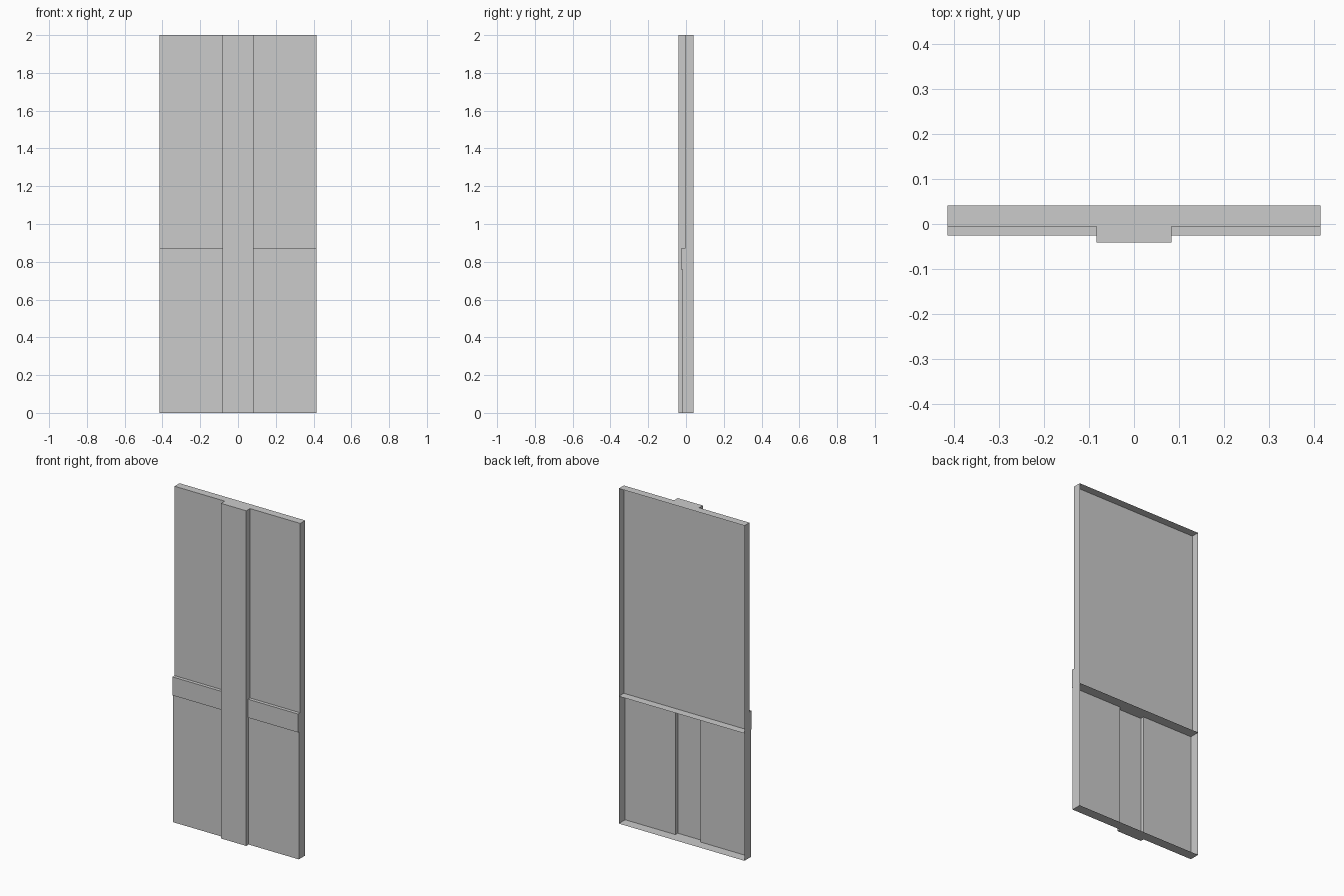
import bpy, bmesh
from mathutils import Vector

if "Cube" in bpy.data.objects:
    bpy.data.objects.remove(bpy.data.objects["Cube"])

W, S = 0.415, 0.083                  # half widths: panel, centre strip
BACK, FRONT = 0.041, -0.041          # open back rim, strip face
UP, LOW, BAND = -0.006, -0.019, -0.026   # depths of upper sheet, lower sheet, band
Z1, Z2, TOP = 0.76, 0.87, 2.0        # band bottom, band top, full height


def make(name, polys):
    """Object from (outward direction, corner points) sheets."""
    bm = bmesh.new()
    for out, pts in polys:
        f = bm.faces.new([bm.verts.new(p) for p in pts])
        f.normal_update()
        if f.normal.dot(Vector(out)) < 0:
            f.normal_flip()
    bmesh.ops.remove_doubles(bm, verts=bm.verts, dist=1e-5)
    me = bpy.data.meshes.new(name)
    bm.to_mesh(me)
    bm.free()
    ob = bpy.data.objects.new(name, me)
    bpy.context.collection.objects.link(ob)
    return ob


def plan(z, d):
    """Horizontal outline with the strip standing proud of depth d."""
    return [(x, y, z) for x, y in ((-W, BACK), (-W, d), (-S, d), (-S, FRONT),
                                   (S, FRONT), (S, d), (W, d), (W, BACK))]


def side(x, pts):
    return [(x, y, z) for y, z in pts]


def upright(y, x0, x1, z0, z1):
    return [(x0, y, z0), (x1, y, z0), (x1, y, z1), (x0, y, z1)]


def level(z, x0, x1, y0, y1):
    return [(x0, y0, z), (x1, y0, z), (x1, y1, z), (x0, y1, z)]


F, U, D = (0, -1, 0), (0, 0, 1), (0, 0, -1)
step = [(LOW, 0), (LOW, Z1), (BAND, Z1), (BAND, Z2), (UP, Z2), (UP, TOP)]

# Open-backed shell: floor, top, ends and recessed front sheets
shell = [(D, plan(0, LOW)), (U, plan(TOP, UP)), (F, upright(UP, -W, W, Z1, TOP))]
# Centre strip: front and returns
strip = [(F, upright(FRONT, -S, S, 0, TOP))]
for s in (-1, 1):
    out = (s, 0, 0)
    shell.append((out, side(s * W, [(BACK, 0)] + step + [(BACK, TOP)])))
    shell.append((F, upright(LOW, s * S, s * W, 0, Z1)))
    strip.append((out, side(s * S, [(FRONT, 0), (LOW, 0), (LOW, Z1), (UP, Z1),
                                    (UP, TOP), (FRONT, TOP)])))
    # Cross band on each side of the strip
    make("cross_band_" + ("left" if s < 0 else "right"), [
        (F, upright(BAND, s * S, s * W, Z1, Z2)),
        (U, level(Z2, s * S, s * W, BAND, UP)),
        (D, level(Z1, s * S, s * W, BAND, LOW))])

make("panel_shell", shell)
make("centre_strip", strip)
# Inner shelf dividing the back into two trays
make("inner_shelf", [(U, plan(Z1, LOW))])
